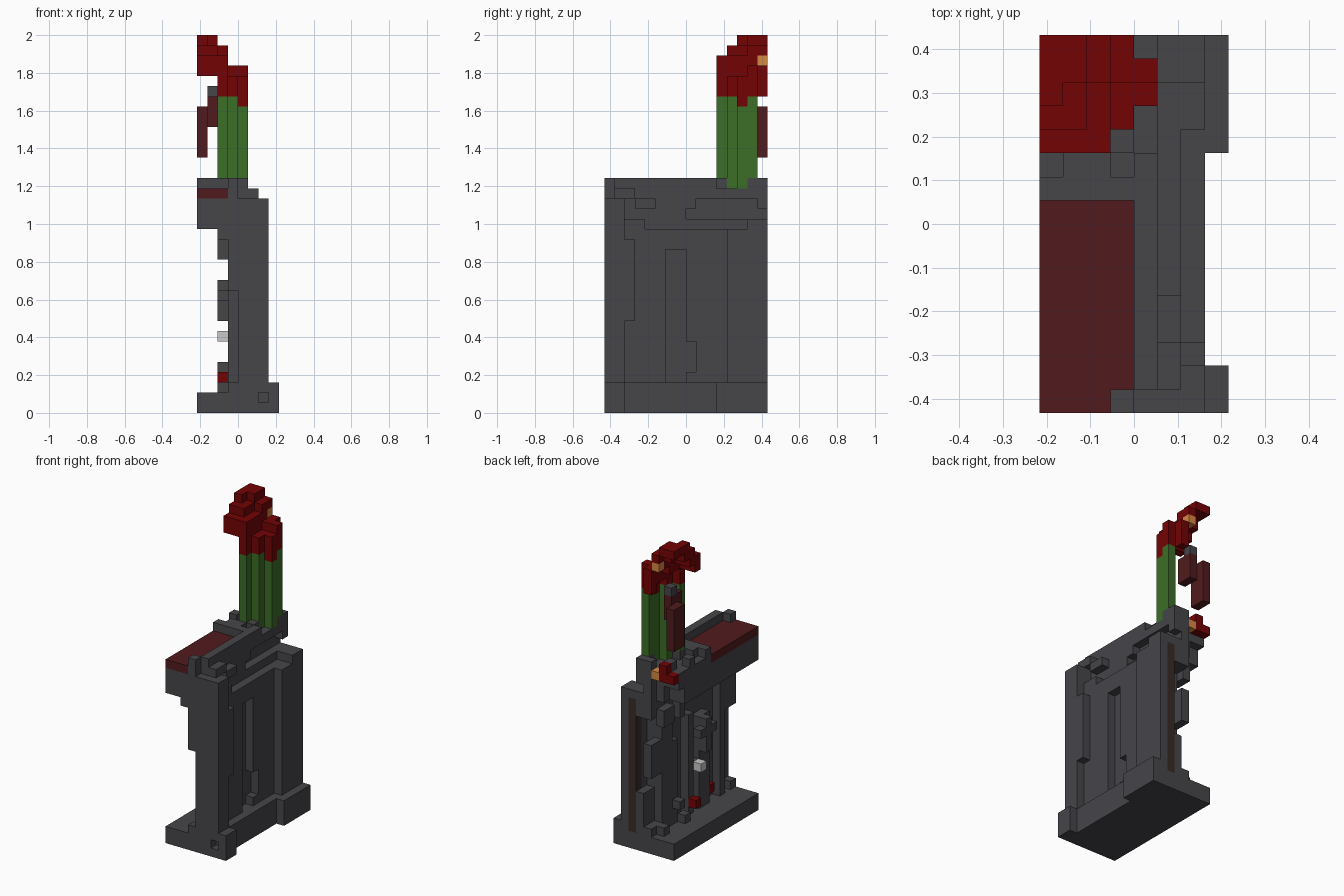
import bpy, bmesh
from mathutils import Vector

# Everything sits on one block grid: 8 wide, 16 deep, 37 tall
UNIT = 2 / 37
ORIGIN = Vector((4, 8, 0))

default_cube = bpy.data.objects.get("Cube")
if default_cube:
    bpy.data.objects.remove(default_cube, do_unlink=True)


def material(name, hex_colour):
    """Flat material from an sRGB hex string, stored as linear values."""
    channels = [int(hex_colour[n:n + 2], 16) / 255 for n in (0, 2, 4)]
    linear = [c / 12.92 if c < .04 else ((c + .055) / 1.055) ** 2.4 for c in channels]
    mat = bpy.data.materials.new(name)
    mat.use_nodes = True
    mat.diffuse_color = (*linear, 1)
    mat.node_tree.nodes["Principled BSDF"].inputs["Base Color"].default_value = (*linear, 1)
    return mat


stone = material("dark grey stone", "46464a")
red = material("deep red", "740305")
green = material("stem green", "3c6e28")
maroon = material("maroon", "511b1d")
orange = material("pale orange", "d68843")
white = material("light grey", "c8c8c8")
umber = material("dark umber", "382b27")

SIDES = [Vector(d) for d in ((1, 0, 0), (-1, 0, 0), (0, 1, 0), (0, -1, 0), (0, 0, 1), (0, 0, -1))]
claimed = set()
parts = []


def cells(boxes):
    """Grid cells covered by boxes given as x, y and z spans."""
    return {(x, y, z) for (x0, x1, y0, y1, z0, z1) in boxes
            for x in range(x0, x1) for y in range(y0, y1) for z in range(z0, z1)}


def part(name, mat, boxes, cuts=()):
    """Plan a part from boxes minus cuts. Earlier parts win shared cells."""
    solid = cells(boxes) - cells(cuts) - claimed
    claimed.update(solid)
    parts.append((name, mat, solid))


def build(name, mat, solid):
    """Make a part's mesh, keeping only faces open to the air."""
    bm = bmesh.new()
    corners = {}

    def corner(point):
        key = tuple(round(c) for c in point)
        if key not in corners:
            corners[key] = bm.verts.new((Vector(key) - ORIGIN) * UNIT)
        return corners[key]

    for cell in solid:
        centre = Vector(cell) + Vector((.5, .5, .5))
        for side in SIDES:
            if tuple(int(c) for c in Vector(cell) + side) in claimed:
                continue
            u = Vector((side.y, side.z, side.x))
            v = side.cross(u)
            quad = [(u + v), (v - u), (-u - v), (u - v)]
            bm.faces.new([corner(centre + (side + q) / 2) for q in quad])
    mesh = bpy.data.meshes.new(name)
    bm.to_mesh(mesh)
    bm.free()
    mesh.materials.append(mat)
    bpy.context.collection.objects.link(bpy.data.objects.new(name, mesh))


# Coloured accents set into the stone
part("top_slab", maroon, [(0, 3, 0, 9, 21, 22), (3, 4, 1, 9, 21, 22)])
part("back_strip", umber, [(5, 6, 15, 16, 2, 18)])
part("corner_ember", red, [(0, 2, 15, 16, 21, 22), (1, 2, 15, 16, 22, 23)])
part("corner_glow", orange, [(2, 3, 15, 16, 21, 22)])
part("pale_stud", white, [(2, 3, 7, 8, 7, 8)])
part("red_studs", red, [(2, 3, 8, 9, 3, 4), (3, 4, 4, 5, 3, 4)])

# Curved screen of stems, rooted in the head
part("stems", green, [
    (2, 3, 11, 12, 23, 31),
    (3, 4, 12, 13, 22, 31),
    (4, 5, 13, 14, 22, 30), (4, 5, 14, 15, 23, 31),
])

# Stepped foot with a small notch in the front
part("foot", stone, [
    (0, 8, 0, 16, 0, 2),
    (4, 8, 0, 16, 2, 3),
    (3, 4, 0, 1, 2, 3), (3, 4, 11, 16, 2, 3),
    (2, 3, 14, 15, 2, 3), (2, 3, 10, 11, 2, 3),
], cuts=[
    (7, 8, 2, 11, 0, 3),
    (6, 7, 0, 1, 1, 2),
])

# Front post, stepping out to the left as it rises
part("front_post", stone, [
    (4, 7, 0, 2, 3, 21),
    (4, 7, 2, 3, 9, 17),
    (3, 4, 0, 2, 12, 18),
    (2, 3, 0, 2, 17, 18),
])

# Back post with a hollow beside the strip and blocks clinging to it
part("back_post", stone, [
    (3, 7, 12, 16, 3, 19),
    (2, 3, 13, 15, 15, 17),
], cuts=[
    (3, 4, 14, 16, 3, 9),
    (3, 4, 14, 16, 13, 16),
    (4, 5, 14, 16, 7, 16),
    (5, 7, 12, 14, 18, 19),
])

# Wall between the posts, recessed panels on the right side
part("wall", stone, [
    (4, 6, 2, 12, 3, 18),
    (4, 6, 2, 4, 18, 19),
], cuts=[
    (5, 6, 6, 8, 3, 16),
    (5, 6, 8, 9, 4, 7),
])

# Ribs and lumps on the left side of the wall
part("wall_ribs", stone, [
    (3, 4, 11, 12, 3, 12), (3, 4, 8, 9, 2, 14), (3, 4, 5, 7, 2, 13), (3, 4, 2, 3, 2, 18),
    (2, 3, 11, 12, 15, 18), (2, 3, 6, 7, 9, 13),
    (2, 3, 5, 8, 11, 12), (2, 3, 11, 12, 4, 5), (3, 4, 7, 8, 7, 8),
])

# Overhanging head with ridge, side groove and broken battlements
part("head", stone, [
    (0, 5, 0, 15, 18, 22),
    (3, 5, 15, 16, 19, 23),
    (5, 6, 1, 3, 21, 22), (5, 6, 3, 5, 20, 21),
    (3, 4, 0, 1, 21, 23),
    (4, 5, 1, 16, 22, 23),
    (0, 4, 9, 11, 22, 23), (2, 4, 11, 12, 22, 23),
    (0, 1, 12, 13, 22, 23), (1, 2, 14, 15, 22, 23),
], cuts=[
    (4, 5, 0, 1, 21, 22),
    (4, 5, 9, 15, 20, 21), (4, 5, 8, 16, 19, 20),
    (0, 1, 10, 11, 22, 23), (3, 4, 10, 11, 22, 23),
    (0, 2, 14, 15, 18, 20), (4, 5, 11, 13, 22, 23),
])

# Domed bloom hooked over toward the left
part("bloom_glow", orange, [(2, 3, 15, 16, 34, 35)])
part("bloom", red, [
    (4, 5, 13, 14, 30, 33), (4, 5, 14, 15, 31, 34),
    (3, 4, 12, 13, 31, 33), (3, 4, 13, 14, 32, 33), (3, 4, 14, 15, 32, 34), (3, 4, 15, 16, 31, 34),
    (2, 3, 11, 12, 31, 35), (2, 3, 12, 14, 33, 35), (2, 3, 14, 16, 34, 36),
    (0, 2, 11, 12, 33, 35), (0, 2, 12, 13, 34, 36), (1, 2, 13, 14, 35, 36),
    (0, 1, 13, 14, 35, 37), (0, 2, 14, 16, 36, 37), (1, 2, 14, 15, 35, 36),
])

# Hanging tongue under the bloom
part("tongue", maroon, [(0, 1, 14, 16, 25, 30), (1, 2, 13, 15, 28, 31)])
part("tongue_root", stone, [(1, 2, 14, 15, 31, 32)])

for planned in parts:
    build(*planned)
